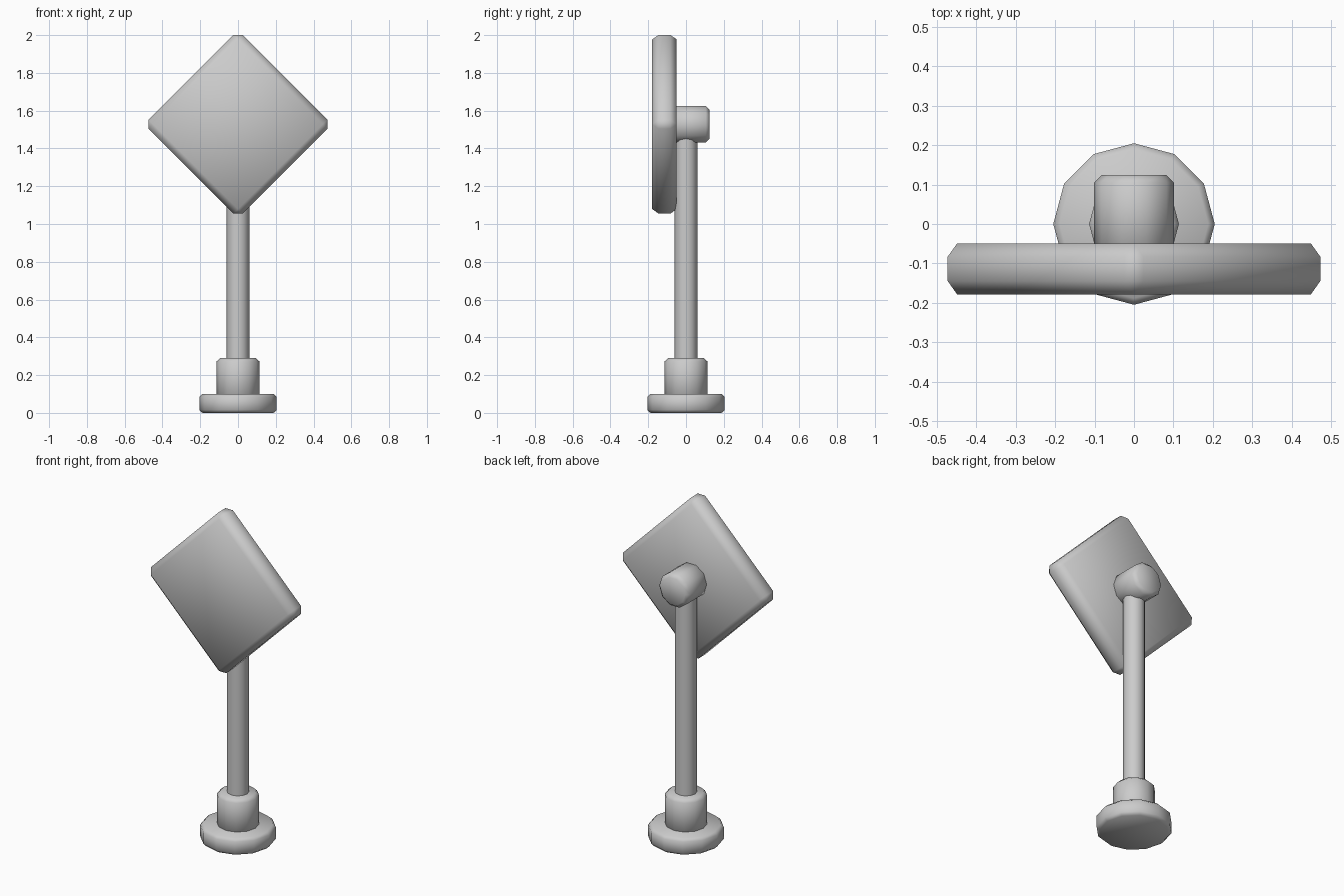
import bpy
from math import radians, pi

if "Cube" in bpy.data.objects:
    bpy.data.objects.remove(bpy.data.objects["Cube"])


def finish(ob, name, bevel):
    ob.name = name
    bpy.ops.object.transform_apply(location=False, rotation=True, scale=True)
    if bevel:
        mod = ob.modifiers.new("bevel", 'BEVEL')
        mod.width = bevel
        mod.segments = 1
        mod.limit_method = 'ANGLE'
        mod.angle_limit = radians(40)
        bpy.ops.object.modifier_apply(modifier=mod.name)
    bpy.ops.object.shade_smooth_by_angle(angle=radians(50))
    return ob


def cylinder(name, radius, start, end, bevel=0, sides=12, along_y=False, z=0):
    mid = (start + end) / 2
    bpy.ops.mesh.primitive_cylinder_add(
        vertices=sides, radius=radius, depth=end - start,
        location=(0, mid, z) if along_y else (0, 0, mid),
        rotation=(pi / 2, 0, 0) if along_y else (0, 0, 0))
    ob = bpy.context.object
    if along_y:
        # put corners on the x axis, flat side up
        for v in ob.data.vertices:
            v.co.x, v.co.y = v.co.y, -v.co.x
    return finish(ob, name, bevel)


CENTRE_Z = 1.528

# Stand
cylinder("base_disc", 0.205, 0.0, 0.10, 0.016)
cylinder("pole_collar", 0.114, 0.08, 0.29, 0.018)
cylinder("pole", 0.06, 0.27, 1.47)

# Mount behind the panel
cylinder("panel_mount", 0.102, -0.07, 0.125, 0.02, sides=10, along_y=True, z=CENTRE_Z)

# Diamond panel
bpy.ops.mesh.primitive_cube_add(size=1, location=(0, -0.114, CENTRE_Z),
                                rotation=(0, pi / 4, 0))
panel = bpy.context.object
panel.scale = (0.703, 0.13, 0.703)
finish(panel, "diamond_panel", 0.034)
